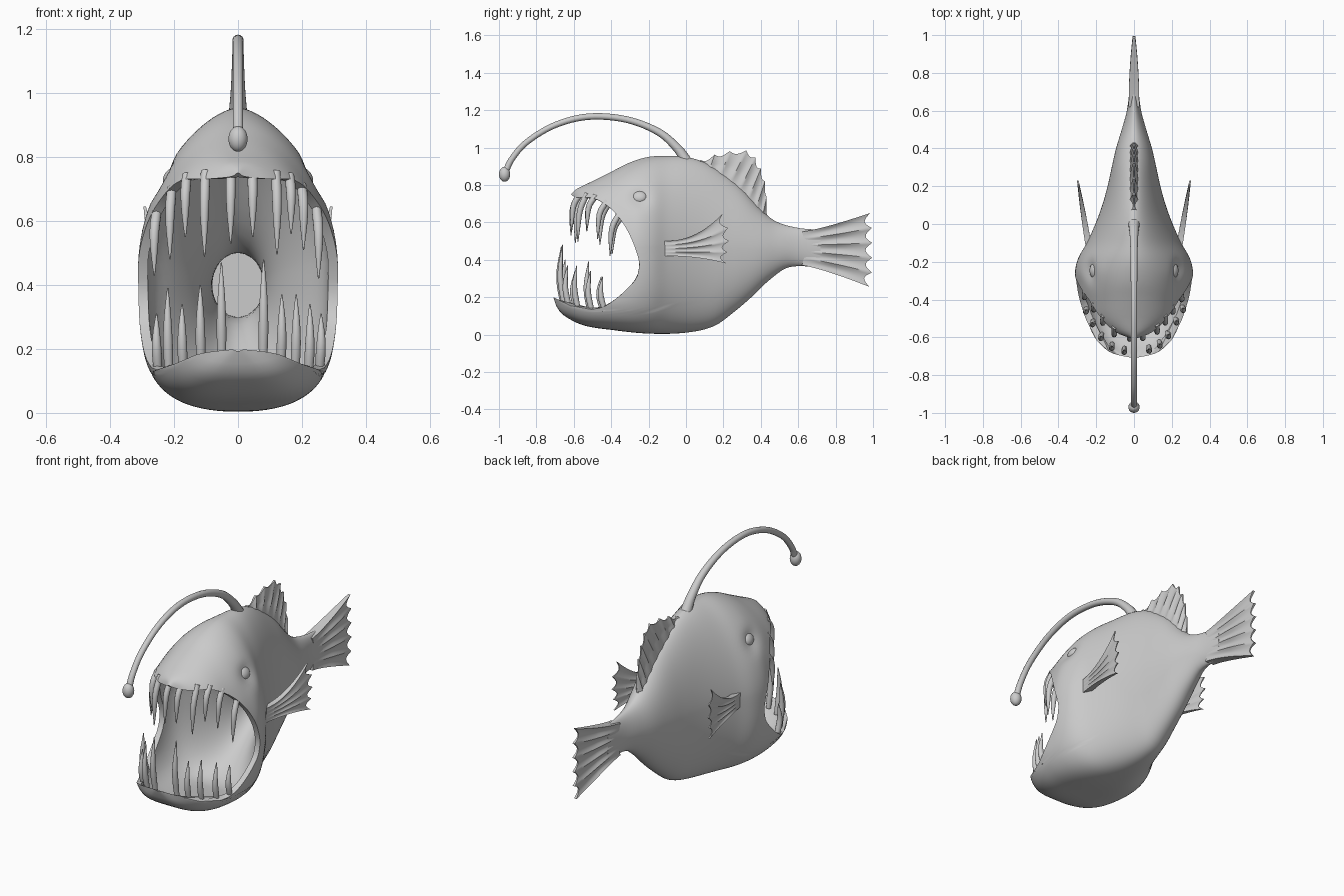
import bpy, bmesh, math
from mathutils import Vector

if "Cube" in bpy.data.objects:
    bpy.data.objects.remove(bpy.data.objects["Cube"])

MID = 0.46


def interp(pts, t):
    """Smooth interpolation through (t, value) pairs."""
    n = len(pts)
    t = min(max(t, pts[0][0]), pts[-1][0])
    i = 0
    while i < n - 2 and t > pts[i + 1][0]:
        i += 1

    def slope(k):
        a, b = pts[max(k - 1, 0)], pts[min(k + 1, n - 1)]
        return (b[1] - a[1]) / (b[0] - a[0])
    (t0, p0), (t1, p1) = pts[i], pts[i + 1]
    h = t1 - t0
    u = (t - t0) / h
    return ((2*u**3 - 3*u*u + 1) * p0 + (u**3 - 2*u*u + u) * h * slope(i)
            + (3*u*u - 2*u**3) * p1 + (u**3 - u*u) * h * slope(i + 1))


def path(pts, u):
    """Smooth path through 2D or 3D points, u in 0..1."""
    n = len(pts) - 1
    return Vector([interp([(k, p[a]) for k, p in enumerate(pts)], u * n)
                   for a in range(len(pts[0]))])


def smooth(ob, angle=40):
    bpy.ops.object.select_all(action='DESELECT')
    ob.select_set(True)
    bpy.context.view_layer.objects.active = ob
    bpy.ops.object.shade_smooth_by_angle(angle=math.radians(angle))


def loft(name, rings, angle=40):
    bm = bmesh.new()
    vs = [[bm.verts.new(p) for p in r] for r in rings]
    n = len(rings[0])
    for a, b in zip(vs, vs[1:]):
        for i in range(n):
            j = (i + 1) % n
            bm.faces.new((a[i], a[j], b[j], b[i]))
    for r in (vs[0], vs[-1]):
        for i in range(n // 2 - 1):
            bm.faces.new((r[i], r[i + 1], r[n - 2 - i], r[n - 1 - i]))
    bmesh.ops.recalc_face_normals(bm, faces=bm.faces)
    me = bpy.data.meshes.new(name)
    bm.to_mesh(me)
    bm.free()
    ob = bpy.data.objects.new(name, me)
    bpy.context.collection.objects.link(ob)
    smooth(ob, angle)
    return ob


def tube(name, pts, radii, steps=10, sides=10):
    rings = []
    for k in range(steps + 1):
        u = k / steps
        c = path(pts, u)
        d = (path(pts, min(u + .02, 1)) - path(pts, max(u - .02, 0))).normalized()
        a = Vector((1, 0, 0))
        a = (a - d * a.dot(d)).normalized()
        b = d.cross(a)
        r = interp([(i / (len(radii) - 1), v) for i, v in enumerate(radii)], u)
        rings.append([c + r * (math.cos(q) * a + math.sin(q) * b)
                      for q in (math.tau * (i + .5) / sides for i in range(sides))])
    return loft(name, rings, 60)


def ball(name, loc, scale, rot=(0, 0, 0)):
    bpy.ops.mesh.primitive_uv_sphere_add(segments=24, ring_count=16, radius=1, location=loc, rotation=rot)
    ob = bpy.context.object
    ob.name = name
    ob.scale = scale
    smooth(ob, 60)


# body profiles along y
TOP = [(-.71, .70), (-.62, .745), (-.59, .775), (-.5, .82), (-.4, .87), (-.3, .92), (-.2, .95),
       (-.1, .955), (0, .95), (.1, .92), (.2, .86), (.3, .78), (.4, .67), (.48, .605), (.6, .57), (.72, .56)]
BOT = [(-.71, .20), (-.69, .145), (-.65, .1), (-.55, .05), (-.4, .025), (-.2, .005), (0, .01),
       (.15, .045), (.25, .115), (.35, .2), (.45, .295), (.55, .36), (.72, .36)]
BACK = [(-.25, .312), (-.18, .295), (-.1, .25), (0, .205), (.1, .168), (.2, .14), (.3, .118),
        (.4, .095), (.5, .065), (.6, .038), (.72, .022)]
WLOW = [(-.71, .02), (-.69, .12), (-.66, .18), (-.6, .24), (-.5, .29), (-.4, .31), (-.32, .315)] + BACK
WUP = [(-.71, .01), (-.61, .03), (-.585, .13), (-.55, .2), (-.5, .25), (-.4, .28), (-.32, .3)] + BACK
NLOW = [(-.7, 4), (-.4, 3.6), (0, 2.3), (.7, 2)]
NUP = [(-.7, 2.3), (-.4, 2), (-.2, 1.75), (.2, 1.7), (.7, 2)]
# mouth rims seen from the side
RIM_LOW = [(-.71, .20), (-.62, .155), (-.53, .135), (-.45, .145), (-.37, .195), (-.29, .27), (-.26, .315), (-.248, .37)]
RIM_UP = [(-.71, .9), (-.64, .79), (-.6, .738), (-.5, .73), (-.43, .695), (-.37, .64), (-.31, .55), (-.26, .43), (-.248, .37)]
EYE_Y, EYE_Z = -.25, .735


def surf(a, y, inset=0):
    """Body surface at angle a, station y; an inset surface closes into a round throat."""
    c, s = math.cos(a), math.sin(a)
    e = 2 / interp(NUP if s > 0 else NLOW, y)
    f = min(max(s + .5, 0), 1)
    w = max(interp(WLOW, y) * (1 - f) + interp(WUP, y) * f - inset, .004)
    h = (interp(TOP, y) - MID if s > 0 else MID - interp(BOT, y)) - inset
    x = math.copysign(abs(c) ** e, c) * w
    z = MID + math.copysign(abs(s) ** e, s) * h
    if inset:
        t = min(max((y + .22) / .5, 0), 1)
        k = t * t * (3 - 2 * t)
        return (x * (1 - k) + .08 * c * k, y, z * (1 - k) + (.4 + .1 * s) * k)
    x *= 1 - .1 * math.exp(-((y - EYE_Y) ** 2 + (z - EYE_Z) ** 2) / .0025)
    return (x, y, z)


def rim_y(a, inset=0):
    """Front end of the surface line at angle a, where it meets the mouth."""
    def is_open(y):
        return interp(RIM_LOW, y) < surf(a, y, inset)[2] < interp(RIM_UP, y)
    y = -.248
    while y > -.705 and not is_open(y):
        y -= .005
    lo, hi = y, min(y + .005, -.248)
    for _ in range(8):
        m = (lo + hi) / 2
        lo, hi = (m, hi) if is_open(m) else (lo, m)
    return hi


# hollow body: throat to inner rim, then outer rim to tail
N = 128
angles = [math.tau * (i + .5) / N for i in range(N)]
inner = [rim_y(a, .03) for a in angles]
outer = [rim_y(a) for a in angles]
rings = [[surf(a, .3 + (y - .3) * i / 24, .03) for a, y in zip(angles, inner)] for i in range(25)]
rings += [[surf(a, y + (.72 - y) * (i / 56) ** 1.15) for a, y in zip(angles, outer)] for i in range(57)]
loft("body", rings, 50)

# eyes with raised lids, set in shallow dents
for s in (-1, 1):
    a = (s * .206, EYE_Y, EYE_Z)
    tilt = (0, s * math.radians(58), s * math.radians(-8))
    ball("eye", a, (.036, .042, .026), tilt)
    bpy.ops.mesh.primitive_torus_add(major_radius=.044, minor_radius=.009, major_segments=28,
                                     minor_segments=8, location=a, rotation=tilt)
    bpy.context.object.name = "eyelid"
    smooth(bpy.context.object, 60)

# teeth: (x, tip z), seated along the jaw rims
LOW_Y = [(0, -.685), (.1, -.662), (.15, -.63), (.2, -.565), (.25, -.47), (.28, -.42)]
LOW_Z = [(-.7, .19), (-.62, .15), (-.53, .125), (-.45, .135), (-.4, .16)]
UP_Y = [(0, -.585), (.1, -.56), (.17, -.49), (.21, -.43), (.26, -.36)]
UP_Z = [(-.6, .75), (-.5, .74), (-.43, .71), (-.37, .655), (-.33, .6)]
for x, tip in [(-.255, .31), (-.22, .39), (-.175, .34), (-.118, .4), (-.052, .47), (.08, .48),
               (.137, .37), (.182, .37), (.225, .34), (.26, .31)]:
    y = interp(LOW_Y, abs(x)) + .018
    z = interp(LOW_Z, y) - .015
    tube("lower_tooth", [(x * .98, y, z), (x, y - .022, (z + tip) / 2), (x, y - .01, tip)],
         [.013, .016, .012, .002])
for x, tip in [(-.262, .43), (-.213, .48), (-.165, .55), (-.105, .49), (-.023, .53), (.046, .55),
               (.122, .495), (.166, .56), (.205, .51), (.252, .42)]:
    y = interp(UP_Y, abs(x)) + .015
    z = interp(UP_Z, y) + .01
    tube("upper_tooth", [(x * .97, y, z), (x, y - .04, (z + tip) / 2 + .03), (x, y - .05, tip)],
         [.015, .016, .013, .002])

# lure stalk and bulb
tube("lure_stalk", [(0, .0, .93), (0, -.05, 1.0), (0, -.15, 1.085), (0, -.32, 1.15), (0, -.52, 1.165),
                    (0, -.7, 1.12), (0, -.85, 1.03), (0, -.93, .94), (0, -.965, .87)],
     [.03, .022, .018, .017, .016, .016, .017], 48, 14)
ball("lure_bulb", (0, -.97, .857), (.03, .03, .04))


def fin(name, root, tip, rays, notch, thick, flare=1, place=lambda y, z, t: (t, y, z)):
    """Ribbed fan between a root line and a scalloped tip line, given as (y, z)."""
    rings, n, m = [], rays * 8, 14
    for j in range(m + 1):
        v = j / m
        front, back = [], []
        for i in range(n + 1):
            u = i / n
            f = abs(math.sin(math.pi * u * rays))
            a, b = path(root, u), path(tip, u)
            b = b + (a - b).normalized() * notch * f
            y, z = a[0] + (b[0] - a[0]) * v, a[1] + (b[1] - a[1]) * v ** flare
            t = thick * (1 - .55 * f * min(1, v * 2)) * (1 - .75 * v * v)
            front.append(place(y, z, t))
            back.append(place(y, z, -t))
        rings.append(front + back[::-1])
    return loft(name, rings, 45)


# tail and dorsal fins
fin("tail_fin", [(.62, .55), (.64, .46), (.62, .37)],
    [(.985, .65), (.995, .55), (.995, .45), (.995, .35), (.98, .255)], 5, .035, .028, 1.25)
fin("dorsal_fin", [(.06, .9), (.18, .84), (.28, .76), (.37, .66), (.44, .58)],
    [(.08, .935), (.2, .975), (.335, .98), (.395, .9), (.428, .79), (.432, .64)], 8, .022, .022)

# pectoral fins, angled out from the flanks
for s in (-1, 1):
    fin("pectoral_fin", [(-.115, .5), (-.115, .46), (-.115, .42)],
        [(.195, .645), (.225, .57), (.23, .5), (.22, .44), (.215, .38)], 4, .032, .016, 2.2,
        lambda y, z, t, s=s: (s * (.243 + (y + .1) * .165 + t), y, z))
